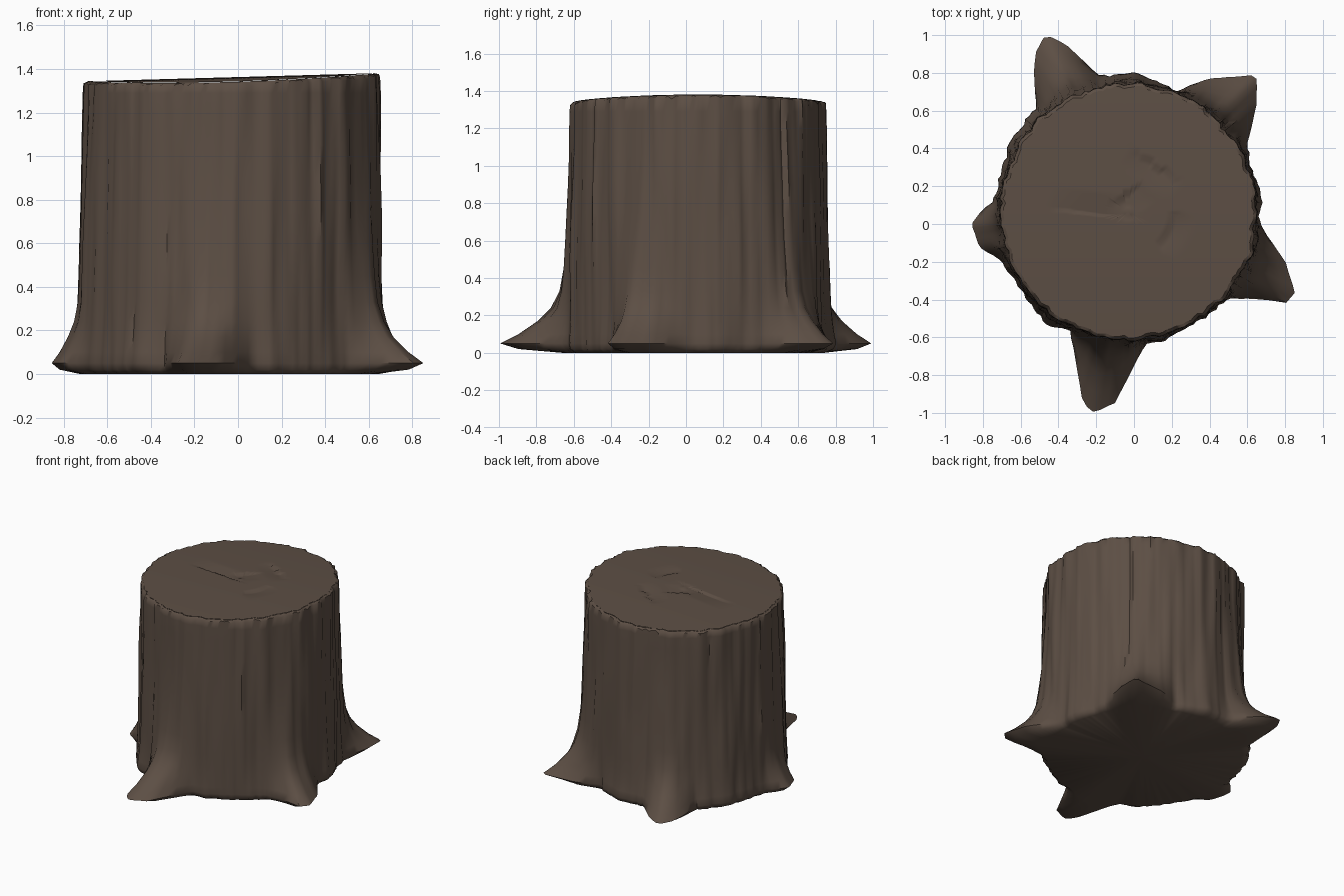
import bpy, bmesh, math, random
from mathutils import Vector, noise

if "Cube" in bpy.data.objects:
    bpy.data.objects.remove(bpy.data.objects["Cube"])

random.seed(7)
CX, CY, N = -0.03, 0.065, 180

wood = bpy.data.materials.new("dark brown wood")
wood.diffuse_color = (0.108, 0.077, 0.058, 1)
wood.use_nodes = True
wood.node_tree.nodes["Principled BSDF"].inputs["Base Color"].default_value = wood.diffuse_color

# ground outline seen from above, with five pointed roots
OUTLINE = [(.67, 0), (.72, -.08), (.80, -.20), (.855, -.36), (.80, -.42), (.70, -.40),
           (.50, -.39), (.43, -.46), (.2, -.6), (.06, -.64), (0, -.75), (-.10, -.95),
           (-.21, -1.0), (-.27, -.95), (-.32, -.66), (-.34, -.56), (-.46, -.53),
           (-.6, -.35), (-.7, -.2), (-.82, -.12), (-.86, 0), (-.80, .08), (-.735, .13),
           (-.72, .25), (-.66, .42), (-.52, .61), (-.53, .8), (-.52, .9), (-.47, 1.0),
           (-.37, .96), (-.2, .8), (-.14, .78), (0, .80), (.13, .76), (.22, .71),
           (.4, .77), (.65, .79), (.65, .65), (.60, .42), (.62, .3), (.67, .2)]


def outline_radius(a):
    """Distance from the trunk axis to the ground outline along angle a."""
    d, best = Vector((math.cos(a), math.sin(a))), 0.68
    hits = []
    for p, q in zip(OUTLINE, OUTLINE[1:] + OUTLINE[:1]):
        p = Vector((p[0] - CX, p[1] - CY))
        q = Vector((q[0] - CX, q[1] - CY))
        e = q - p
        den = d.x * e.y - d.y * e.x
        if abs(den) < 1e-9:
            continue
        t = (p.x * e.y - p.y * e.x) / den
        s = (p.x * d.y - p.y * d.x) / den
        if t > 0 and -1e-6 <= s <= 1.000001:
            hits.append(t)
    return max(hits) if hits else best


ANG = [2 * math.pi * i / N for i in range(N)]
FOOT = [outline_radius(a) for a in ANG]
GROOVE = [random.uniform(-.007, .007) for _ in ANG]


def bark(i, z):
    """Vertical bark ridges, drifting slowly with height."""
    a = ANG[i]
    n = noise.noise(Vector((math.cos(a) * 7, math.sin(a) * 7, z * 1.2)))
    m = noise.noise(Vector((math.cos(a) * 16, math.sin(a) * 16, z * 2 + 9)))
    return GROOVE[i] + .016 * n + .010 * m


def top_height(x, y):
    return 1.363 + .028 * x - .045 * (y - CY) ** 2


def finish(bm, name):
    bmesh.ops.recalc_face_normals(bm, faces=bm.faces)
    me = bpy.data.meshes.new(name)
    bm.to_mesh(me)
    bm.free()
    ob = bpy.data.objects.new(name, me)
    bpy.context.collection.objects.link(ob)
    me.materials.append(wood)
    bpy.context.view_layer.objects.active = ob
    ob.select_set(True)
    bpy.ops.object.shade_smooth_by_angle(angle=math.radians(50))
    ob.select_set(False)


def bridge(bm, lo, hi):
    for i in range(N):
        j = (i + 1) % N
        bm.faces.new((lo[i], lo[j], hi[j], hi[i]))


# trunk and roots: (height, body radius, share of root flare)
RINGS = [(0, .66, .2), (.02, .68, .75), (.05, .69, 1), (.10, .69, .74), (.17, .69, .47),
         (.24, .69, .29), (.33, .69, .17), (.45, .69, .11), (.6, .688, .07), (.75, .686, .04),
         (.9, .684, .02), (1.05, .682, 0), (1.2, .679, 0), (1.29, .678, 0)]
bm = bmesh.new()
rings = []
for z, body, flare in RINGS:
    ring = []
    for i, a in enumerate(ANG):
        excess = FOOT[i] - body
        r = body + excess * flare
        r += bark(i, z) * (.3 if excess > .08 and flare > .4 else 1)
        ring.append(bm.verts.new((CX + r * math.cos(a), CY + r * math.sin(a), z)))
    rings.append(ring)

# ragged bark rim folding in to the cut
rim_jag = [random.uniform(-.022, -.002) for _ in ANG]
for scale, sink in ((1, 1), (.975, 0)):
    ring = []
    for i, a in enumerate(ANG):
        r = (.676 + bark(i, 1.34)) * scale
        x, y = CX + r * math.cos(a), CY + r * math.sin(a)
        ring.append(bm.verts.new((x, y, top_height(x, y) - .002 + rim_jag[i] * sink)))
    rings.append(ring)
for lo, hi in zip(rings, rings[1:]):
    bridge(bm, lo, hi)
foot = bm.verts.new((CX, CY, 0))
for i in range(N):
    bm.faces.new((rings[0][(i + 1) % N], rings[0][i], foot))
finish(bm, "trunk_with_roots")

# splits in the cut face: start and end of each
CRACKS = [((-.45, .08), (.06, .02)), ((.22, .08), (.12, -.14)), ((.25, .22), (-.02, .40)),
          ((.05, .22), (-.14, .09))]


def crack_depth(x, y):
    """A sharp step beside each split that fades out to one side."""
    h = 0
    for p, q in CRACKS:
        p, q, v = Vector(p), Vector(q), Vector((x, y))
        e = q - p
        t = (v - p).dot(e) / e.length_squared
        side = e.normalized().cross(v - p)
        if 0 < t < 1 and 0 < side < .12:
            h -= .014 * math.sin(math.pi * t) * (1 - side / .12)
    return h


# sawn top face
bm = bmesh.new()
STEPS = 30
prev = None
for k in range(STEPS, 0, -1):
    f = k / STEPS
    ring = []
    for i, a in enumerate(ANG):
        r = (.676 + bark(i, 1.34) * f * f) * .976 * f
        x, y = CX + r * math.cos(a), CY + r * math.sin(a)
        ring.append(bm.verts.new((x, y, top_height(x, y) + crack_depth(x, y))))
    if prev:
        bridge(bm, prev, ring)
    prev = ring
mid = bm.verts.new((CX, CY, top_height(CX, CY)))
for i in range(N):
    bm.faces.new((prev[i], prev[(i + 1) % N], mid))
bmesh.ops.recalc_face_normals(bm, faces=bm.faces)
if mid.link_faces[0].normal.z < 0:
    bmesh.ops.reverse_faces(bm, faces=bm.faces)
me = bpy.data.meshes.new("sawn_top")
bm.to_mesh(me)
bm.free()
top = bpy.data.objects.new("sawn_top", me)
bpy.context.collection.objects.link(top)
me.materials.append(wood)
for p in me.polygons:
    p.use_smooth = True
